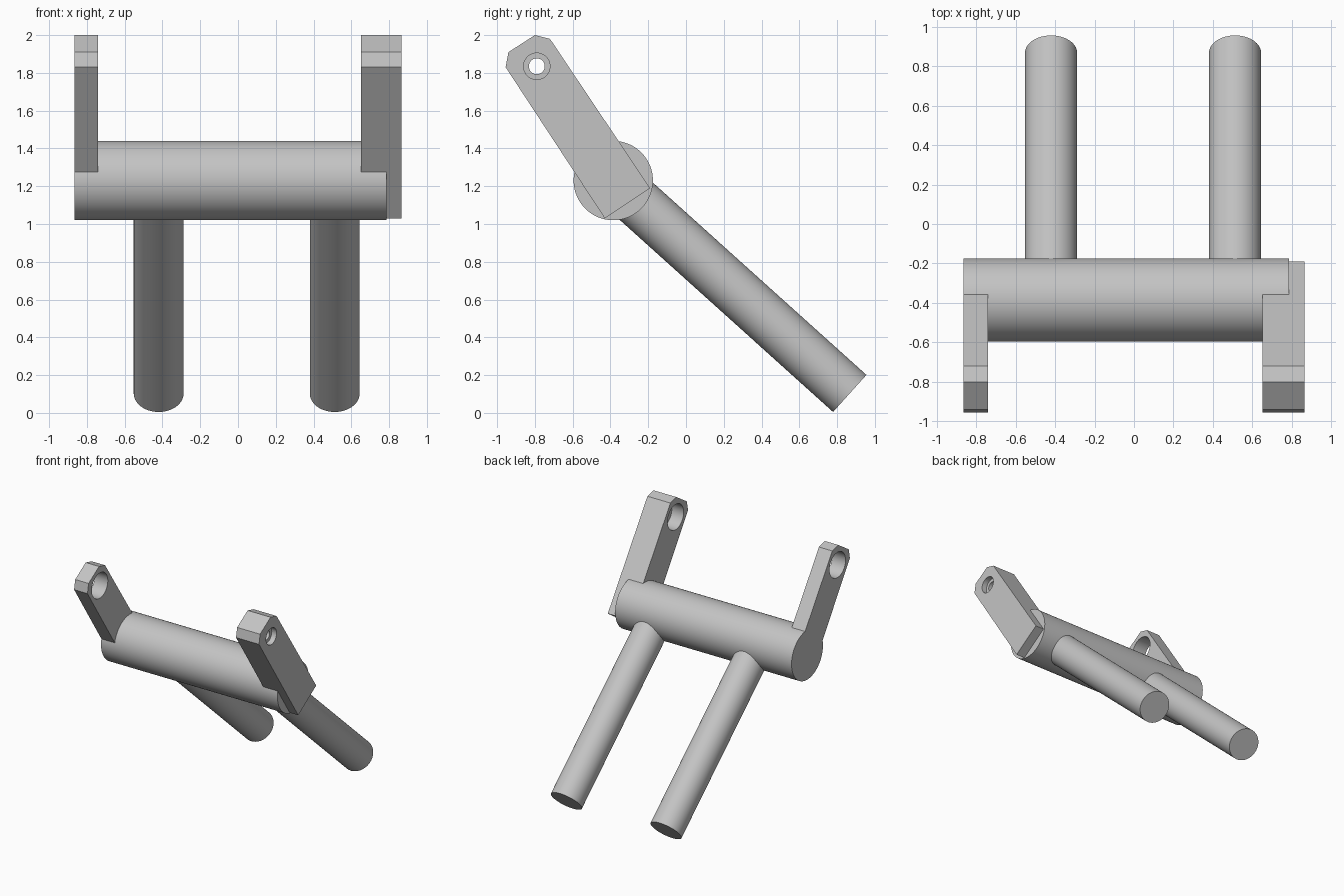
import bpy
import bmesh
import math
from mathutils import Vector

cube = bpy.data.objects.get("Cube")
if cube:
    bpy.data.objects.remove(cube, do_unlink=True)

grey = bpy.data.materials.new("plain grey")
grey.use_nodes = True
colour = (0.55, 0.55, 0.55, 1)
grey.diffuse_color = colour
grey.node_tree.nodes["Principled BSDF"].inputs["Base Color"].default_value = colour


def cylinder(name, start, end, radius, sides=96):
    start, end = Vector(start), Vector(end)
    axis = end - start
    bpy.ops.mesh.primitive_cylinder_add(
        vertices=sides, radius=radius, depth=axis.length, location=(start + end) / 2,
        rotation=axis.to_track_quat('Z', 'Y').to_euler())
    obj = bpy.context.object
    obj.name = name
    obj.data.materials.append(grey)
    bpy.ops.object.shade_smooth_by_angle(angle=math.radians(30))
    return obj


# Side outline shared by both arms, as (y, z)
OUTLINE = [(-0.43, 1.03), (-0.19, 1.19), (-0.72, 1.98),
           (-0.80, 2.0), (-0.94, 1.91), (-0.955, 1.83)]
EYE = (-0.79, 1.835)


def arm(name, x0, x1, bores):
    """Extrude the outline across x, then bore the eye with (x0, x1, radius) cuts."""
    bm = bmesh.new()
    face = bm.faces.new([bm.verts.new((x0, y, z)) for y, z in OUTLINE])
    grown = bmesh.ops.extrude_face_region(bm, geom=[face])["geom"]
    bmesh.ops.translate(bm, vec=(x1 - x0, 0, 0),
                        verts=[v for v in grown if isinstance(v, bmesh.types.BMVert)])
    bmesh.ops.recalc_face_normals(bm, faces=bm.faces)
    mesh = bpy.data.meshes.new(name)
    bm.to_mesh(mesh)
    bm.free()
    mesh.materials.append(grey)
    obj = bpy.data.objects.new(name, mesh)
    bpy.context.collection.objects.link(obj)
    for a, b, radius in bores:
        cutter = cylinder(name + "_bore_cutter", (a, *EYE), (b, *EYE), radius, 48)
        cut = obj.modifiers.new("bore", 'BOOLEAN')
        cut.operation = 'DIFFERENCE'
        cut.solver = 'EXACT'
        cut.object = cutter
        bpy.context.view_layer.objects.active = obj
        bpy.ops.object.modifier_apply(modifier=cut.name)
        bpy.data.objects.remove(cutter, do_unlink=True)
    bpy.ops.object.select_all(action='DESELECT')
    obj.select_set(True)
    bpy.context.view_layer.objects.active = obj
    bpy.ops.object.shade_smooth_by_angle(angle=math.radians(20))


# Cross barrel
BARREL = (-0.385, 1.23)
cylinder("barrel", (-0.865, *BARREL), (0.785, *BARREL), 0.21)

# Two posts running from the barrel axis down to the floor
for name, x in (("right_post", -0.42), ("left_post", 0.512)):
    cylinder(name, (x, *BARREL), (x, 0.867, 0.103), 0.132)

# Thin arm with a plain eye; thick arm with a stepped eye
arm("right_arm", -0.865, -0.74, [(-1, -0.6, 0.107)])
arm("left_arm", 0.65, 0.865,
    [(0.6, 0.76, 0.107), (0.7, 0.9, 0.042), (0.82, 0.9, 0.07)])
